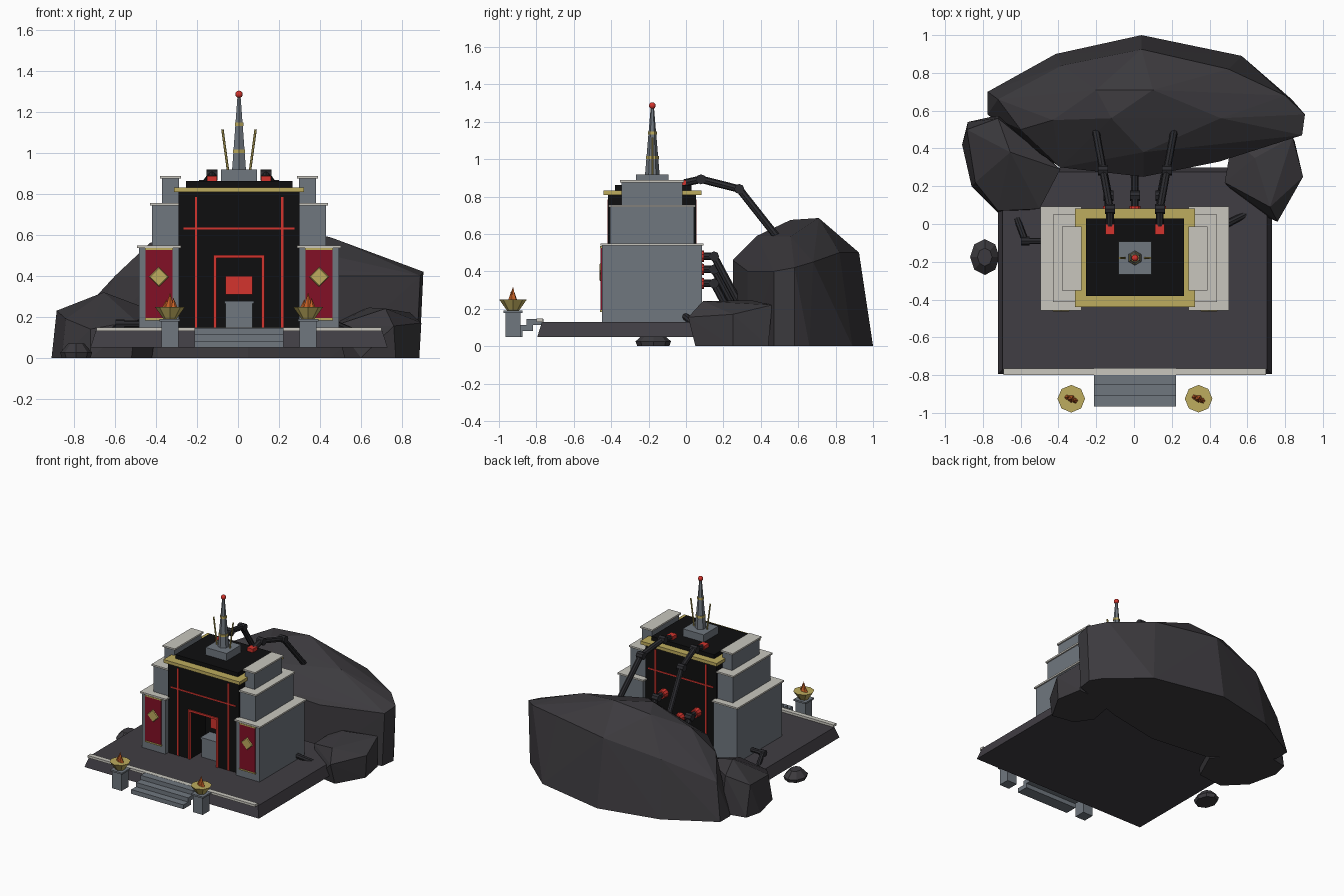
import bpy, bmesh, math
from mathutils import Vector

CX = 0.005  # symmetry axis of the building


def mat(name, r, g, b):
    m = bpy.data.materials.new(name)
    lin = [((c / 255 + 0.055) / 1.055) ** 2.4 if c > 10 else c / 3294 for c in (r, g, b)]
    m.diffuse_color = (*lin, 1)
    return m


ROCK = mat("dark rock", 60, 58, 62)
PLAT = mat("platform stone", 64, 61, 67)
STONE = mat("grey stone", 112, 119, 127)
LIGHT = mat("pale stone", 200, 198, 190)
GOLD = mat("gold", 190, 172, 94)
RED = mat("glowing red", 212, 52, 45)
CRIM = mat("crimson cloth", 130, 16, 38)
BLACK = mat("black wall", 15, 15, 16)
PIPE = mat("dark metal", 43, 43, 47)
FLAME = mat("flame orange", 205, 100, 40)


def finish(name, bm, material, smooth=False):
    me = bpy.data.meshes.new(name)
    bmesh.ops.recalc_face_normals(bm, faces=bm.faces)
    for f in bm.faces:
        f.smooth = smooth
    bm.to_mesh(me)
    bm.free()
    me.materials.append(material)
    ob = bpy.data.objects.new(name, me)
    bpy.context.collection.objects.link(ob)
    return ob


def box(name, x0, x1, y0, y1, z0, z1, material, inset=0.0):
    """Box from limits; inset narrows the top."""
    bm = bmesh.new()
    bmesh.ops.create_cube(bm, size=1)
    for v in bm.verts:
        t = inset if v.co.z > 0 else 0
        v.co = (x1 - t if v.co.x > 0 else x0 + t, y1 - t if v.co.y > 0 else y0 + t,
                z1 if v.co.z > 0 else z0)
    return finish(name, bm, material)


def rod(name, a, b, r0, r1, material, sides=8):
    """Cylinder or cone from a to b."""
    a, b = Vector(a), Vector(b)
    bm = bmesh.new()
    bmesh.ops.create_cone(bm, cap_ends=True, segments=sides, radius1=r0, radius2=r1, depth=(b - a).length)
    q = (b - a).to_track_quat('Z', 'Y')
    for v in bm.verts:
        v.co = q @ v.co + (a + b) / 2
    return finish(name, bm, material)


def hull(name, pts, material):
    bm = bmesh.new()
    for p in pts:
        bm.verts.new(p)
    bmesh.ops.convex_hull(bm, input=bm.verts)
    bmesh.ops.delete(bm, geom=[v for v in bm.verts if not v.link_faces], context='VERTS')
    return finish(name, bm, material)


def pipe(name, pts, r=0.019):
    """Jointed pipe: straight tubes with a short cross drum at each bend."""
    for i in range(len(pts) - 1):
        rod(f"{name}_tube", pts[i], pts[i + 1], r, r, PIPE)
    for p in pts[1:-1]:
        p = Vector(p)
        d = Vector((r * 1.3, 0, 0))
        rod(f"{name}_joint", p - d, p + d, r * 1.35, r * 1.35, PIPE)


# platform, front kerb and steps
box("platform", -0.72, 0.73, -0.795, 0.30, 0.05, 0.13, PLAT, 0.025)
box("front_kerb", -0.69, 0.70, -0.80, -0.765, 0.13, 0.147, LIGHT)
for i in range(3):
    y = -0.965 + i * 0.056
    box("step", CX - 0.217, CX + 0.217, y, y + 0.09, 0.05 + i * 0.032, 0.082 + i * 0.032, STONE)

# core building, hollow at the door
box("core_rear", -0.29, 0.30, -0.235, 0.053, 0.13, 0.81, BLACK)
box("core_lintel", -0.29, 0.30, -0.417, -0.235, 0.49, 0.81, BLACK)
for s in (-1, 1):
    a, b = sorted((CX + s * 0.11, CX + s * 0.295))
    box("core_door_side", a, b, -0.417, -0.235, 0.13, 0.49, BLACK)
box("gold_cornice", CX - 0.317, CX + 0.317, -0.44, 0.083, 0.808, 0.832, GOLD)
box("roof_block", CX - 0.26, CX + 0.26, -0.38, 0.03, 0.832, 0.862, BLACK)

# door frame, altar and red panel
for s in (-1, 1):
    box("door_frame_side", CX + s * 0.117 - 0.008, CX + s * 0.117 + 0.008, -0.425, -0.41, 0.13, 0.502, RED)
box("door_frame_top", CX - 0.125, CX + 0.125, -0.425, -0.41, 0.487, 0.502, RED)
box("altar", CX - 0.066, CX + 0.066, -0.345, -0.245, 0.13, 0.265, STONE)
box("altar_top", CX - 0.072, CX + 0.072, -0.35, -0.24, 0.265, 0.278, STONE)
box("altar_panel", CX - 0.065, CX + 0.065, -0.243, -0.234, 0.31, 0.40, RED)

# thin red lines on front and back walls
for y in (-0.417, 0.053):
    for s in (-1, 1):
        box("wall_line", CX + s * 0.21 - 0.006, CX + s * 0.21 + 0.006, y - 0.004, y + 0.004, 0.13, 0.785, RED)
    box("wall_line_across", CX - 0.27, CX + 0.27, y - 0.004, y + 0.004, 0.625, 0.635, RED)

# stepped side towers: outer reach, y limits, z limits
TIERS = [(0.489, -0.45, 0.085, 0.13, 0.537), (0.425, -0.406, 0.043, 0.537, 0.743),
         (0.375, -0.345, -0.02, 0.743, 0.875)]
for s in (-1, 1):
    for out, y0, y1, z0, z1 in TIERS:
        a, b = sorted((CX + s * 0.293, CX + s * out))
        box("tower_tier", a, b, y0, y1, z0, z1, STONE)
        box("tower_cap", a - 0.01, b + 0.01, y0 - 0.008, y1 + 0.008, z1, z1 + 0.012, LIGHT)
    # hanging banner with a diamond
    bx = CX + s * 0.391
    box("banner", bx - 0.066, bx + 0.066, -0.456, -0.449, 0.19, 0.53, CRIM)
    for z in (0.183, 0.526):
        box("banner_rod", bx - 0.068, bx + 0.068, -0.459, -0.449, z, z + 0.01, GOLD)
    rod("banner_diamond", (bx, -0.455, 0.395), (bx, -0.462, 0.395), 0.049, 0.042, GOLD, 4)

# spire with bands, ball and side rods
SY = -0.18
box("spire_base", CX - 0.087, CX + 0.087, SY - 0.087, SY + 0.087, 0.862, 0.918, STONE)
rod("spire", (CX, SY, 0.918), (CX, SY, 1.275), 0.039, 0.009, STONE, 6)
for z, r in ((1.0, 0.035), (1.132, 0.024)):
    rod("spire_band", (CX, SY, z), (CX, SY, z + 0.016), r, r, GOLD, 6)
bm = bmesh.new()
bmesh.ops.create_uvsphere(bm, u_segments=12, v_segments=8, radius=0.018)
finish("spire_ball", bm, RED, True).location = (CX, SY, 1.286)
for s in (-1, 1):
    rod("spire_side_rod", (CX + s * 0.054, SY, 0.915), (CX + s * 0.081, SY, 1.115), 0.006, 0.006, GOLD, 6)

# pedestals and fire bowls
for s in (-1, 1):
    px, py = CX + s * 0.337, -0.925
    box("pedestal", px - 0.041, px + 0.041, py - 0.041, py + 0.041, 0.05, 0.178, STONE)
    box("pedestal_cap", px - 0.05, px + 0.05, py - 0.05, py + 0.05, 0.178, 0.19, STONE)
    rod("fire_bowl", (px, py, 0.19), (px, py, 0.248), 0.032, 0.073, GOLD)
    for dx, dy, r, h in ((0, 0, 0.022, 0.315), (-0.022, 0.008, 0.015, 0.285), (0.02, -0.01, 0.016, 0.292)):
        rod("flame", (px + dx, py + dy, 0.245), (px + dx * 0.8, py + dy, h), r, 0.001, FLAME, 5)

# roof pipes running back into the rock
for s in (-1, 1):
    x = CX + s * 0.132
    box("roof_socket", x - 0.025, x + 0.025, -0.055, 0.0, 0.855, 0.888, RED)
    pipe("roof_pipe", [(x, -0.01, 0.872), (x, 0.08, 0.892), (x + s * 0.037, 0.285, 0.84),
                       (x + s * 0.075, 0.49, 0.58)], 0.02)

# back wall pipes
for x, z, dx in ((0.14, 0.48, 0.03), (-0.135, 0.41, -0.03), (CX, 0.335, 0)):
    rod("wall_socket", (x, 0.05, z), (x, 0.095, z), 0.034, 0.03, RED, 10)
    pipe("wall_pipe", [(x, 0.06, z), (x, 0.15, z), (x + dx, 0.30, z - 0.28)], 0.02)

# low side pipes
pipe("left_pipe", [(-0.48, -0.09, 0.165), (-0.575, -0.09, 0.165), (-0.62, 0.03, 0.12)], 0.017)
rod("right_pipe", (0.48, -0.005, 0.16), (0.59, 0.05, 0.115), 0.02, 0.018, PIPE)

# rocks
hull("large_rock", [
    (-0.775, 0.70, 0), (-0.415, 0.90, 0), (0.04, 1.0, 0), (0.57, 0.89, 0), (0.835, 0.66, 0),
    (0.885, 0.58, 0), (0.87, 0.47, 0), (0.45, 0.33, 0), (0.05, 0.25, 0), (-0.39, 0.30, 0),
    (-0.65, 0.475, 0), (-0.775, 0.58, 0),
    (0.905, 0.58, 0.42), (0.89, 0.47, 0.40), (0.80, 0.68, 0.45), (0.45, 0.33, 0.40), (0.05, 0.25, 0.46),
    (-0.39, 0.30, 0.40), (-0.60, 0.50, 0.40), (-0.72, 0.66, 0.27), (-0.38, 0.84, 0.42), (0.04, 0.925, 0.50),
    (0.50, 0.82, 0.50), (0.05, 0.38, 0.59), (-0.43, 0.55, 0.56), (-0.12, 0.56, 0.675), (0.10, 0.71, 0.685),
    (0.46, 0.56, 0.585), (-0.2, 0.71, 0.66)], ROCK)
hull("left_rock", [
    (-0.91, 0.42, 0), (-0.88, 0.54, 0), (-0.70, 0.58, 0), (-0.42, 0.30, 0), (-0.52, 0.08, 0),
    (-0.72, 0.06, 0), (-0.86, 0.20, 0), (-0.885, 0.50, 0.23), (-0.84, 0.22, 0.19), (-0.72, 0.56, 0.28),
    (-0.655, 0.38, 0.32), (-0.39, 0.29, 0.22), (-0.50, 0.08, 0.18), (-0.72, 0.07, 0.14)], ROCK)
hull("right_rock", [
    (0.52, 0.20, 0), (0.56, 0.42, 0), (0.85, 0.44, 0), (0.885, 0.25, 0), (0.77, 0.05, 0), (0.60, 0.08, 0),
    (0.48, 0.22, 0.16), (0.52, 0.45, 0.20), (0.84, 0.46, 0.22), (0.895, 0.25, 0.17), (0.76, 0.012, 0.155),
    (0.72, 0.09, 0.24), (0.64, 0.35, 0.245)], ROCK)
hull("small_rock", [(-0.79 + r * 0.078 * math.cos(a * math.pi / 4), -0.175 + r * 0.095 * math.sin(a * math.pi / 4), z)
                    for a in range(8) for r, z in ((0.9, 0), (1, 0.025), (0.5, 0.07))], ROCK)
